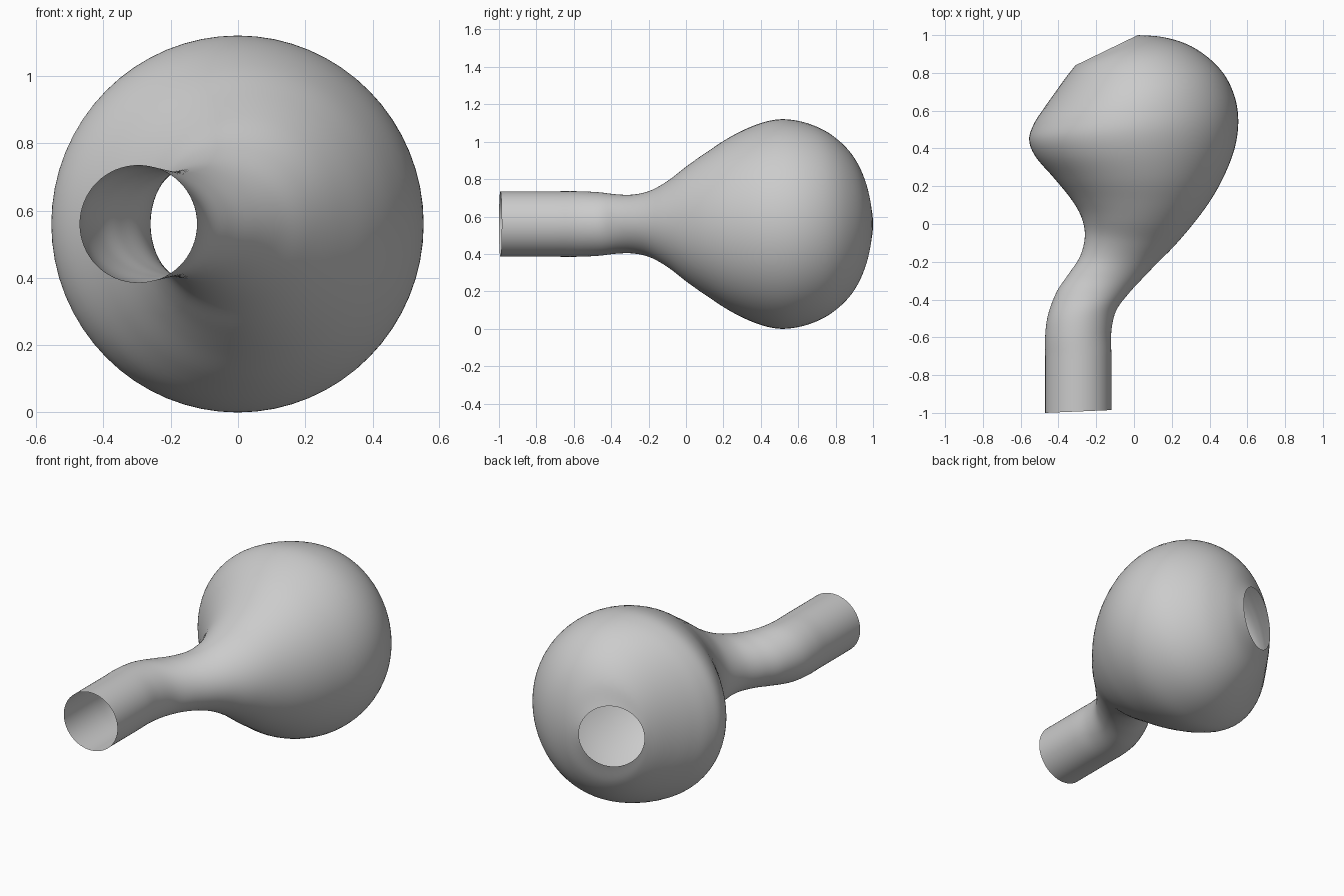
import bpy
import bmesh
import math
from mathutils import Vector

SIDES = 64          # points around each ring
STEPS = 6           # rings between neighbouring sections
AXIS_HEIGHT = 0.56  # height of the plane of symmetry

if "Cube" in bpy.data.objects:
    bpy.data.objects.remove(bpy.data.objects["Cube"], do_unlink=True)

# Cross-sections: edge point on the right, edge point on the left, half height
SECTIONS = [
    # straight inlet tube
    (-.47, -1, -.12, -.985, .175),
    (-.47, -.85, -.12, -.84, .175),
    (-.47, -.71, -.12, -.69, .175),
    (-.47, -.59, -.12, -.57, .175),
    # bent neck
    (-.455, -.48, -.095, -.46, .17),
    (-.41, -.36, -.03, -.37, .158),
    (-.35, -.27, .048, -.285, .158),
    (-.285, -.17, .125, -.205, .18),
    (-.26, -.06, .21, -.12, .235),
    # widening bulb
    (-.28, .04, .305, -.01, .317),
    (-.335, .135, .395, .11, .392),
    (-.425, .245, .47, .24, .469),
    (-.52, .355, .53, .39, .53),
    (-.555, .445, .552, .53, .559),
    # closing towards the tilted outlet
    (-.53, .53, .537, .66, .552),
    (-.475, .615, .485, .78, .52),
    (-.415, .7, .4, .875, .465),
    (-.365, .77, .285, .95, .39),
    (-.33, .815, .15, .99, .3),
    (-.31, .84, .02, 1, .183),
]


def blend(a, b, c, d, t):
    """Smooth curve from b to c, guided by a and d."""
    return (b * 2 + (c - a) * t + (a * 2 - b * 5 + c * 4 - d) * t ** 2
            + (b * 3 - a - c * 3 + d) * t ** 3) / 2


def smooth_sections(rows):
    """Add in-between sections along the vessel."""
    rows = [Vector(r) for r in rows]
    rows = [rows[0] * 2 - rows[1]] + rows + [rows[-1] * 2 - rows[-2]]
    result = []
    for i in range(1, len(rows) - 2):
        for s in range(STEPS):
            result.append(blend(*rows[i - 1:i + 3], s / STEPS))
    result.append(rows[-2])
    return result


def add_ring(bm, section):
    """Upright elliptical ring between the two edge points."""
    x_a, y_a, x_b, y_b, half_height = section
    near = Vector((x_a, y_a, AXIS_HEIGHT))
    far = Vector((x_b, y_b, AXIS_HEIGHT))
    middle, across = (near + far) / 2, (far - near) / 2
    up = Vector((0, 0, half_height))
    angles = [math.tau * k / SIDES for k in range(SIDES)]
    return [bm.verts.new(middle + across * math.cos(a) + up * math.sin(a))
            for a in angles]


# Open-ended vessel skin
bm = bmesh.new()
rings = [add_ring(bm, s) for s in smooth_sections(SECTIONS)]
for ring, following in zip(rings, rings[1:]):
    for k in range(SIDES):
        n = (k + 1) % SIDES
        bm.faces.new((ring[k], ring[n], following[n], following[k]))
bmesh.ops.recalc_face_normals(bm, faces=bm.faces)
mesh = bpy.data.meshes.new("bulging_vessel")
bm.to_mesh(mesh)
bm.free()

# Plain grey material
grey = bpy.data.materials.new("plain grey")
grey.use_nodes = True
colour = (0.6, 0.6, 0.6, 1)
grey.diffuse_color = colour
for node in grey.node_tree.nodes:
    if node.type == 'BSDF_PRINCIPLED':
        node.inputs["Base Color"].default_value = colour
mesh.materials.append(grey)

vessel = bpy.data.objects.new("bulging_vessel", mesh)
bpy.context.collection.objects.link(vessel)
bpy.ops.object.select_all(action='DESELECT')
vessel.select_set(True)
bpy.context.view_layer.objects.active = vessel
bpy.ops.object.shade_smooth_by_angle()
